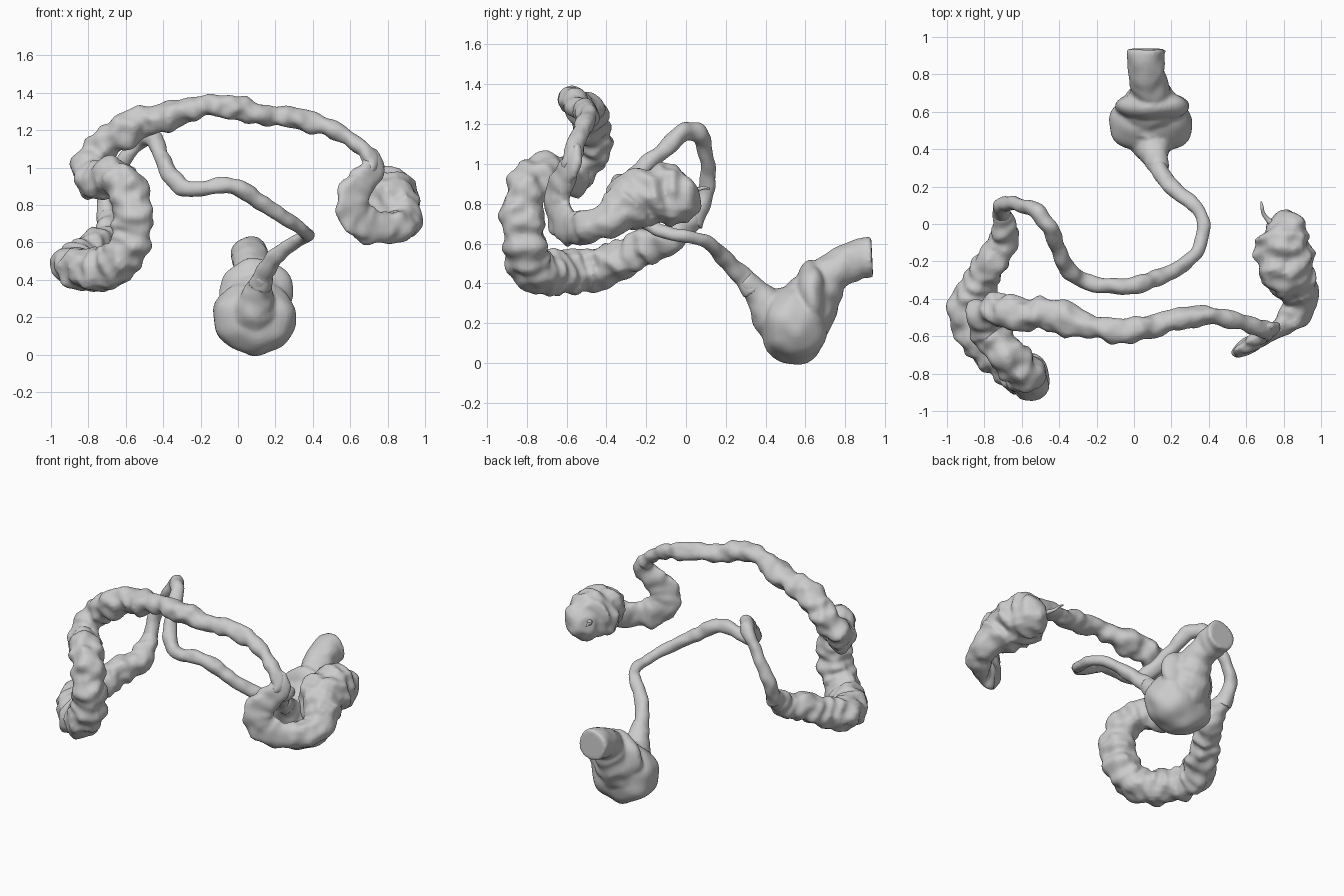
import bpy, bmesh, math
from mathutils import Vector, Matrix, noise

SIDES = 20


def sample(pts, step=0.012):
    """Catmull-Rom curve through (x, y, z, radius) points."""
    p = [Vector(q) for q in pts]
    p = [p[0] * 2 - p[1]] + p + [p[-1] * 2 - p[-2]]
    out = []
    for i in range(1, len(p) - 2):
        a, b, c, d = p[i - 1:i + 3]
        n = max(3, int((c.xyz - b.xyz).length / step))
        for k in range(n):
            t = k / n
            out.append(0.5 * (2 * b + (c - a) * t + (2 * a - 5 * b + 4 * c - d) * t * t
                              + (3 * b - a - 3 * c + d) * t ** 3))
    return out + [p[-2]]


def tube(name, pts, fold=0.0, pitch=0.075, rough=0.0, flat=None, bulbs=(), voxel=0.012):
    """Sweep a round section with ring folds and lumps, then fuse it."""
    path = sample(pts)
    bm = bmesh.new()
    rings, s, side = [], 0.0, None
    for i, q in enumerate(path):
        c = q.xyz
        t = (path[min(i + 1, len(path) - 1)].xyz - path[max(i - 1, 0)].xyz).normalized()
        if i:
            s += (c - path[i - 1].xyz).length
        side = side or t.orthogonal()
        side = (side - t * side.dot(t)).normalized()
        up = t.cross(side)
        ring = []
        for k in range(SIDES):
            a = math.tau * k / SIDES
            d = side * math.cos(a) + up * math.sin(a)
            wobble = noise.noise(c * 5 + d * 0.8)
            r = q.w * (1 + fold * math.sin(math.tau * s / pitch + wobble * 4)
                       + rough * noise.noise((c + d * q.w) * 13))
            off = d * r
            if flat:
                n, y_limit, amount = flat
                n = Vector(n)
                f = amount * max(0, min(1, (y_limit - c.y) / 0.1))
                off -= n * off.dot(n) * f
            ring.append(bm.verts.new(c + off))
        rings.append(ring)
    for a, b in zip(rings, rings[1:]):
        for k in range(SIDES):
            j = (k + 1) % SIDES
            bm.faces.new((a[k], a[j], b[j], b[k]))
    bm.faces.new(rings[0][::-1])
    bm.faces.new(rings[-1])
    for loc, size in bulbs:
        m = Matrix.Translation(loc) @ Matrix.Diagonal((*size, 1))
        res = bmesh.ops.create_uvsphere(bm, u_segments=40, v_segments=28, radius=1, matrix=m)
        for v in res['verts']:
            d = v.co - Vector(loc)
            v.co += d * 0.12 * noise.noise(v.co * 8)
    bmesh.ops.recalc_face_normals(bm, faces=bm.faces)
    me = bpy.data.meshes.new(name)
    bm.to_mesh(me)
    bm.free()
    ob = bpy.data.objects.new(name, me)
    bpy.context.collection.objects.link(ob)
    if voxel:
        rm = ob.modifiers.new("fuse", 'REMESH')
        rm.mode, rm.voxel_size, rm.use_smooth_shade = 'VOXEL', voxel, True
        sm = ob.modifiers.new("soften", 'SMOOTH')
        sm.factor, sm.iterations = 0.5, 2
    else:
        me.shade_smooth()
    return ob


# rectum: level end tube, sagging bulb with a wide shoulder, funnel to the sigmoid
tube("rectum", [(.065, .935, .53, .1), (.065, .87, .525, .1), (.07, .8, .495, .098),
                (.085, .73, .45, .1), (.09, .66, .36, .13), (.09, .58, .25, .17),
                (.09, .51, .22, .16), (.095, .44, .25, .12), (.11, .37, .34, .075),
                (.14, .29, .43, .05)],
     fold=.03, pitch=.09, rough=.1,
     bulbs=[((.09, .545, .195), (.23, .17, .2)), ((.1, .63, .34), (.2, .085, .17))])

# sigmoid colon: thin smooth loop
tube("sigmoid_colon", [(.12, .34, .37, .065), (.14, .28, .44, .048), (.2, .2, .52, .045),
                       (.31, .11, .605, .036), (.37, .02, .63, .033), (.36, -.09, .65, .033),
                       (.31, -.18, .69, .036), (.18, -.265, .775, .042), (.02, -.32, .88, .045),
                       (-.09, -.33, .905, .043), (-.2, -.325, .885, .04), (-.3, -.29, .895, .045),
                       (-.37, -.22, .97, .045), (-.41, -.12, 1.06, .042), (-.455, -.01, 1.165, .045),
                       (-.53, .07, 1.14, .045), (-.62, .105, 1.03, .038), (-.69, .105, .9, .04),
                       (-.71, .08, .79, .045), (-.7, .03, .7, .055)], rough=.3, voxel=.009)

# descending colon and front loop: folded wide tube
tube("descending_colon", [(-.71, .06, .74, .05), (-.69, -.02, .68, .065), (-.7, -.1, .62, .08),
                          (-.76, -.2, .585, .09), (-.82, -.32, .52, .095), (-.88, -.45, .48, .105),
                          (-.86, -.56, .46, .11), (-.77, -.67, .45, .11), (-.65, -.77, .485, .112),
                          (-.575, -.81, .6, .11), (-.56, -.825, .75, .105), (-.595, -.795, .88, .105),
                          (-.67, -.71, .955, .1), (-.76, -.6, .93, .1), (-.81, -.53, .95, .085)],
     fold=.055, pitch=.09, rough=.3)

# transverse colon: high arch
tube("transverse_colon", [(-.77, -.59, .93, .09), (-.81, -.51, .98, .085), (-.76, -.46, 1.08, .085),
                          (-.64, -.48, 1.18, .09), (-.5, -.48, 1.25, .08), (-.35, -.51, 1.28, .08),
                          (-.2, -.555, 1.325, .06), (-.03, -.575, 1.32, .065), (.15, -.53, 1.28, .058),
                          (.36, -.49, 1.25, .055), (.52, -.51, 1.2, .045), (.64, -.545, 1.12, .04),
                          (.71, -.575, 1.04, .045), (.69, -.595, .97, .03)],
     fold=.07, pitch=.13, rough=.35)

# ascending colon: flattened hook ending in the cecum pouch
tube("ascending_colon", [(.67, -.56, 1.09, .04), (.725, -.57, 1.02, .065), (.68, -.605, .94, .09),
                         (.62, -.645, .86, .095), (.62, -.645, .76, .1), (.68, -.61, .695, .1),
                         (.78, -.55, .68, .088), (.87, -.47, .69, .085), (.895, -.38, .72, .09),
                         (.85, -.31, .78, .125), (.81, -.22, .84, .15), (.8, -.13, .84, .15),
                         (.79, -.05, .83, .142), (.77, .0, .825, .11), (.74, .03, .83, .05)],
     fold=.045, pitch=.085, rough=.3, flat=((-.5, .87, 0), -.48, .55))

# appendix
tube("appendix", [(.74, .0, .85, .02), (.71, .03, .86, .012), (.69, .06, .87, .01),
                  (.685, .09, .88, .008), (.68, .12, .875, .004)], voxel=0)
